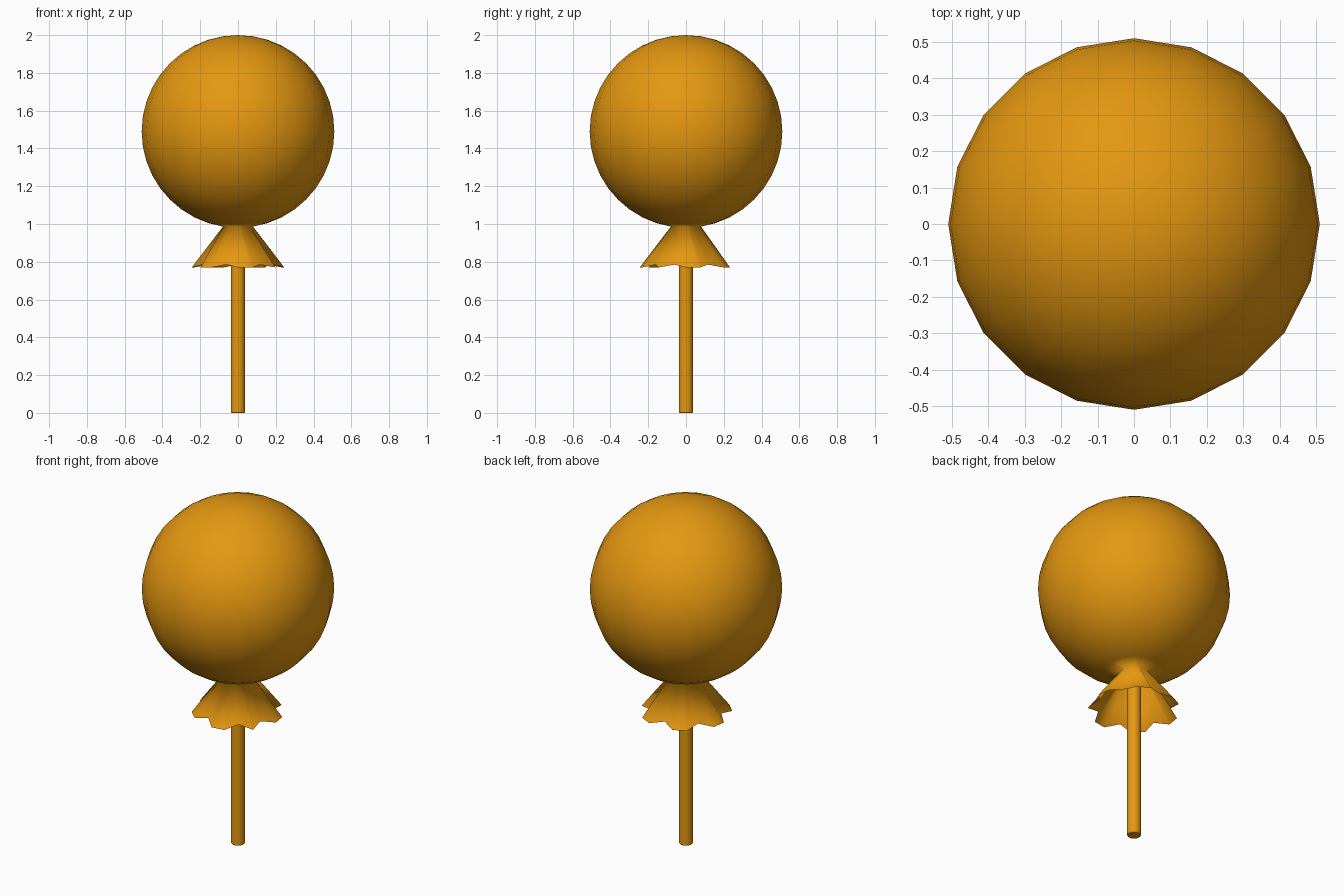
import bpy, bmesh
from math import sin, cos, pi

cube = bpy.data.objects.get("Cube")
if cube:
    bpy.data.objects.remove(cube, do_unlink=True)

orange = bpy.data.materials.new("orange")
orange.use_nodes = True
colour = (0.78, 0.31, 0.005, 1)
orange.diffuse_color = colour
orange.node_tree.nodes["Principled BSDF"].inputs["Base Color"].default_value = colour

SIDES = 20
RADIUS, CENTRE = 0.51, 1.49


def finish(bm, name):
    bmesh.ops.recalc_face_normals(bm, faces=bm.faces)
    mesh = bpy.data.meshes.new(name)
    bm.to_mesh(mesh)
    bm.free()
    mesh.materials.append(orange)
    obj = bpy.data.objects.new(name, mesh)
    bpy.context.collection.objects.link(obj)
    return obj


def ring(bm, radius, z, sides=SIDES):
    return [bm.verts.new((radius * cos(2 * pi * i / sides),
                          radius * sin(2 * pi * i / sides), z))
            for i in range(sides)]


def bridge(bm, a, b):
    n = len(a)
    for i in range(n):
        j = (i + 1) % n
        bm.faces.new((a[i], a[j], b[j], b[i]))


# Wrapped ball: sphere open at the bottom, flaring into a ruffled skirt
bm = bmesh.new()
rings = [ring(bm, RADIUS * sin(pi * k / SIDES), CENTRE + RADIUS * cos(pi * k / SIDES))
         for k in range(1, SIDES)]
pole = bm.verts.new((0, 0, CENTRE + RADIUS))
for i in range(SIDES):
    bm.faces.new((pole, rings[0][i], rings[0][(i + 1) % SIDES]))

# Ruffle: every third point of the hem is tucked in and up
hem = ring(bm, 0.245, 0.77)
for i, v in enumerate(hem):
    if i % 3 == 2 or i == SIDES - 1:
        v.co.x *= 0.8
        v.co.y *= 0.8
        v.co.z += 0.015
rings.append(hem)
for a, b in zip(rings, rings[1:]):
    bridge(bm, a, b)
for f in bm.faces:
    f.smooth = True
finish(bm, "wrapped_ball")

# Stick
bm = bmesh.new()
foot, low, top = (ring(bm, r, z) for r, z in ((0.034, 0), (0.038, 0.006), (0.038, 1.02)))
bridge(bm, foot, low)
bridge(bm, low, top)
bm.faces.new(foot)
bm.faces.new(top)
stick = finish(bm, "stick")
bpy.ops.object.select_all(action="DESELECT")
stick.select_set(True)
bpy.context.view_layer.objects.active = stick
bpy.ops.object.shade_smooth_by_angle()
